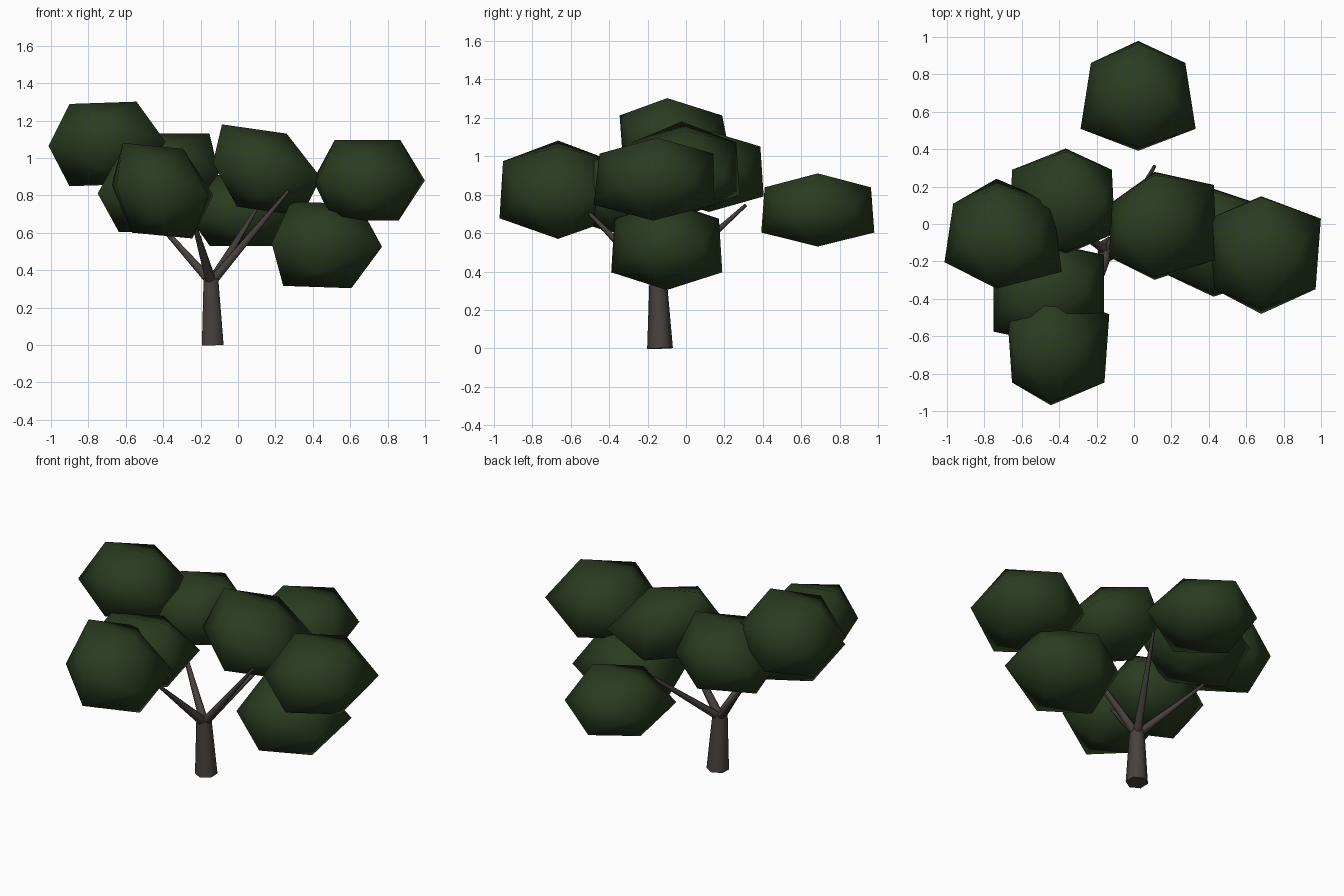
import bpy, bmesh, math
from mathutils import Vector

if "Cube" in bpy.data.objects:
    bpy.data.objects.remove(bpy.data.objects["Cube"])

PHI = (1 + math.sqrt(5)) / 2


def material(name, rgb):
    m = bpy.data.materials.new(name)
    m.diffuse_color = (*rgb, 1)
    m.use_nodes = True
    m.node_tree.nodes["Principled BSDF"].inputs["Base Color"].default_value = m.diffuse_color
    return m


LEAF = material("dark_green_leaf", (0.023, 0.044, 0.0145))
BARK = material("grey_brown_bark", (0.064, 0.053, 0.047))


def add_object(name, bm, mat):
    bmesh.ops.recalc_face_normals(bm, faces=bm.faces)
    mesh = bpy.data.meshes.new(name)
    bm.to_mesh(mesh)
    bm.free()
    mesh.materials.append(mat)
    ob = bpy.data.objects.new(name, mesh)
    bpy.context.collection.objects.link(ob)
    return ob


def leaf_clump(name, centre, radii, taper_x=0, taper_y=0, tilt=0,
               lean_x=0, lean_y=0, skew=0, yaw=0):
    """Smooth twenty-sided clump, flattened, tapered, tilted, leaned and skewed a little."""
    bm = bmesh.new()
    s = 1 / PHI
    for a in (-1, 1):
        for b in (-s, s):
            for u, v, w in ((a, b, 0), (0, a, b), (b, 0, a)):
                top = w if v == 0 else 0
                bm.verts.new((
                    centre[0] + radii[0] * u * (1 + taper_x * v) + lean_x * top + skew * u * u,
                    centre[1] + radii[1] * v * (1 + taper_y * u - 0.05 * w) + lean_y * w + yaw * u,
                    centre[2] + radii[2] * w + tilt * u))
    bmesh.ops.convex_hull(bm, input=bm.verts)
    for f in bm.faces:
        f.smooth = True
    add_object(name, bm, LEAF)


def limb(name, start, end, r0, r1):
    """Tapered six-sided limb between two points."""
    start, end = Vector(start), Vector(end)
    axis = end - start
    bm = bmesh.new()
    bmesh.ops.create_cone(bm, cap_ends=True, segments=6, radius1=r0,
                          radius2=r1, depth=axis.length)
    turn = Vector((0, 0, 1)).rotation_difference(axis)
    for v in bm.verts:
        v.co = turn @ v.co + (start + end) / 2
    for f in bm.faces:
        f.smooth = len(f.verts) == 4
    add_object(name, bm, BARK)


# Trunk
limb("trunk", (-0.135, -0.135, 0), (-0.145, -0.145, 0.36), 0.067, 0.045)

# Branches fanning out from the top of the trunk
fork = (-0.143, -0.145, 0.335)
for name, tip, r in (
    ("back_branch", (0.11, 0.31, 0.745), 0.027),
    ("right_branch", (0.27, -0.235, 0.825), 0.029),
    ("front_branch", (-0.25, -0.50, 0.70), 0.032),
    ("left_branch", (-0.47, 0.08, 0.70), 0.027),
):
    limb(name, fork, tip, r, 0.009)

# Foliage clumps: centre, radii, then optional shape tweaks
leaf_clump("back_foliage", (0.022, 0.685, 0.72), (0.28, 0.285, 0.19), -0.16)
leaf_clump("back_left_foliage", (-0.365, 0.12, 0.92), (0.275, 0.275, 0.21),
           taper_x=-0.05, lean_x=0.05, skew=-0.02)
leaf_clump("left_top_foliage", (-0.735, -0.06, 1.075), (0.29, 0.275, 0.22),
           taper_x=-0.13, taper_y=0.08, tilt=0.01, lean_y=-0.03, skew=0.035, yaw=-0.012)
leaf_clump("middle_foliage", (0.11, -0.01, 0.935), (0.28, 0.28, 0.22),
           taper_x=-0.05, taper_y=0.15, tilt=-0.04, lean_x=-0.04, skew=0.045, yaw=0.02)
leaf_clump("right_foliage", (0.68, -0.16, 0.88), (0.285, 0.305, 0.215),
           taper_x=0.08, lean_x=0.005, lean_y=0.01, skew=0.02)
leaf_clump("right_low_foliage", (0.425, -0.10, 0.535), (0.295, 0.28, 0.225),
           tilt=-0.01, lean_x=0.02, skew=0.05)
leaf_clump("front_foliage", (-0.445, -0.665, 0.825), (0.26, 0.295, 0.24),
           taper_x=0.08, tilt=-0.025, lean_x=-0.025, skew=0.04)
leaf_clump("front_left_foliage", (-0.455, -0.37, 0.81), (0.295, 0.26, 0.205), yaw=0.045)
